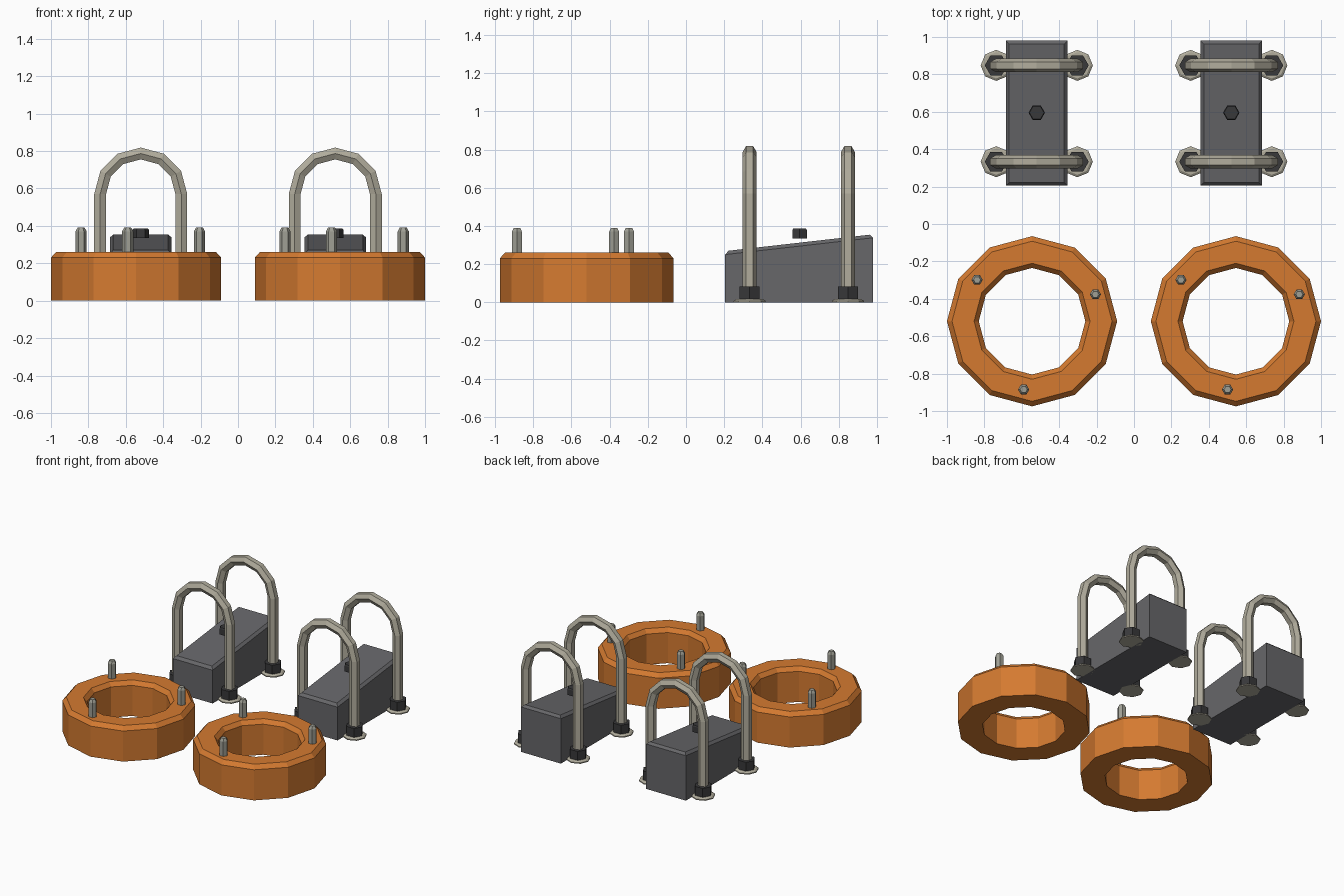
import bpy, bmesh, math
from mathutils import Vector

if "Cube" in bpy.data.objects:
    bpy.data.objects.remove(bpy.data.objects["Cube"])


def material(name, rgb):
    m = bpy.data.materials.new(name)
    m.diffuse_color = (*rgb, 1)
    m.use_nodes = True
    m.node_tree.nodes["Principled BSDF"].inputs["Base Color"].default_value = m.diffuse_color
    return m


ORANGE = material("orange paint", (0.66, 0.195, 0.03))
GREY = material("dark grey block", (0.135, 0.135, 0.143))
STEEL = material("warm steel", (0.44, 0.415, 0.335))
STUD = material("stud steel", (0.35, 0.35, 0.30))
BLACK = material("black hardware", (0.04, 0.04, 0.042))


def finish(name, bm, mat, loc):
    bmesh.ops.recalc_face_normals(bm, faces=bm.faces)
    me = bpy.data.meshes.new(name)
    bm.to_mesh(me)
    bm.free()
    me.materials.append(mat)
    ob = bpy.data.objects.new(name, me)
    ob.location = loc
    bpy.context.collection.objects.link(ob)
    return ob


def loft(name, loops, mat, loc, wrap=False):
    """Bridge equal-length point loops; cap the ends or join last to first."""
    bm = bmesh.new()
    rings = [[bm.verts.new(p) for p in loop] for loop in loops]
    n = len(rings[0])
    pairs = list(zip(rings, rings[1:]))
    if wrap:
        pairs.append((rings[-1], rings[0]))
    else:
        bm.faces.new(rings[0])
        bm.faces.new(rings[-1])
    for a, b in pairs:
        for i in range(n):
            j = (i + 1) % n
            bm.faces.new((a[i], a[j], b[j], b[i]))
    return finish(name, bm, mat, loc)


def lathe(name, profile, sides, mat, loc, wrap=False):
    """Turn a (radius, z) profile with a corner on +x."""
    angles = [2 * math.pi * i / sides for i in range(sides)]
    loops = [[(r * math.cos(a), r * math.sin(a), z) for a in angles] for r, z in profile]
    return loft(name, loops, mat, loc, wrap)


def wedge_block(name, loc):
    """Block with a sloping top and chamfered upper rim."""
    w, d = 0.165, 0.3875
    bm = bmesh.new()
    bot = [bm.verts.new((x, y, 0)) for x, y in ((-w, -d), (w, -d), (w, d), (-w, d))]
    top = [bm.verts.new((v.co.x, v.co.y, 0.268 if v.co.y < 0 else 0.356)) for v in bot]
    bm.faces.new(bot)
    cap = bm.faces.new(top)
    for i in range(4):
        j = (i + 1) % 4
        bm.faces.new((bot[i], bot[j], top[j], top[i]))
    bmesh.ops.bevel(bm, geom=list(cap.edges), offset=0.018, segments=1, affect='EDGES')
    return finish(name, bm, GREY, loc)


def u_bolt(name, loc, reach=0.217, spring=0.57, r=0.0365):
    """Hexagonal bar swept up one leg, over six arc segments and down."""
    path = [(Vector((reach, 0, 0.01)), 0.0)]
    for i in range(7):
        a = math.pi * i / 6
        path.append((Vector((reach * math.cos(a), 0, spring + reach * math.sin(a))), a))
    path.append((Vector((-reach, 0, 0.01)), math.pi))
    loops = []
    for p, a in path:
        out = Vector((math.cos(a), 0, math.sin(a)))
        loops.append([p + out * r * math.sin(t) + Vector((0, r * math.cos(t), 0))
                      for t in (math.pi * k / 3 for k in range(6))])
    return loft(name, loops, STEEL, loc)


for side, s in (("left", -1), ("right", 1)):
    # Faceted ring with chamfered upper rims
    cx, cy = s * 0.545, -0.52
    lathe(f"{side}_ring", [(0.455, 0), (0.455, 0.23), (0.428, 0.26),
                           (0.31, 0.26), (0.285, 0.23), (0.285, 0)],
          12, ORANGE, (cx, cy, 0), wrap=True)

    # Three studs on the ring
    for k in range(3):
        a = math.radians(23 + 120 * k)
        lathe(f"{side}_ring_stud_{k + 1}", [(0.03, 0.2), (0.03, 0.37), (0.019, 0.39)],
              6, STUD, (cx + 0.368 * math.cos(a), cy + 0.368 * math.sin(a), 0))

    # Wedge block with its hex bolt head
    bx = s * 0.52
    wedge_block(f"{side}_wedge_block", (bx, 0.5925, 0))
    lathe(f"{side}_bolt_head", [(0.044, 0.335), (0.044, 0.378), (0.039, 0.386)],
          6, BLACK, (bx, 0.595, 0))

    # U-bolts with a nut and washer on every leg
    for end, y in (("front", 0.333), ("back", 0.848)):
        u_bolt(f"{side}_{end}_u_bolt", (bx, y, 0))
        for leg, dx in (("outer", s * 0.217), ("inner", -s * 0.217)):
            tag = f"{side}_{end}_{leg}"
            lathe(f"{tag}_washer", [(0.083, 0), (0.083, 0.008), (0.07, 0.016)],
                  8, STEEL, (bx + dx, y, 0))
            lathe(f"{tag}_nut", [(0.061, 0.014), (0.061, 0.083)],
                  6, BLACK, (bx + dx, y, 0))
